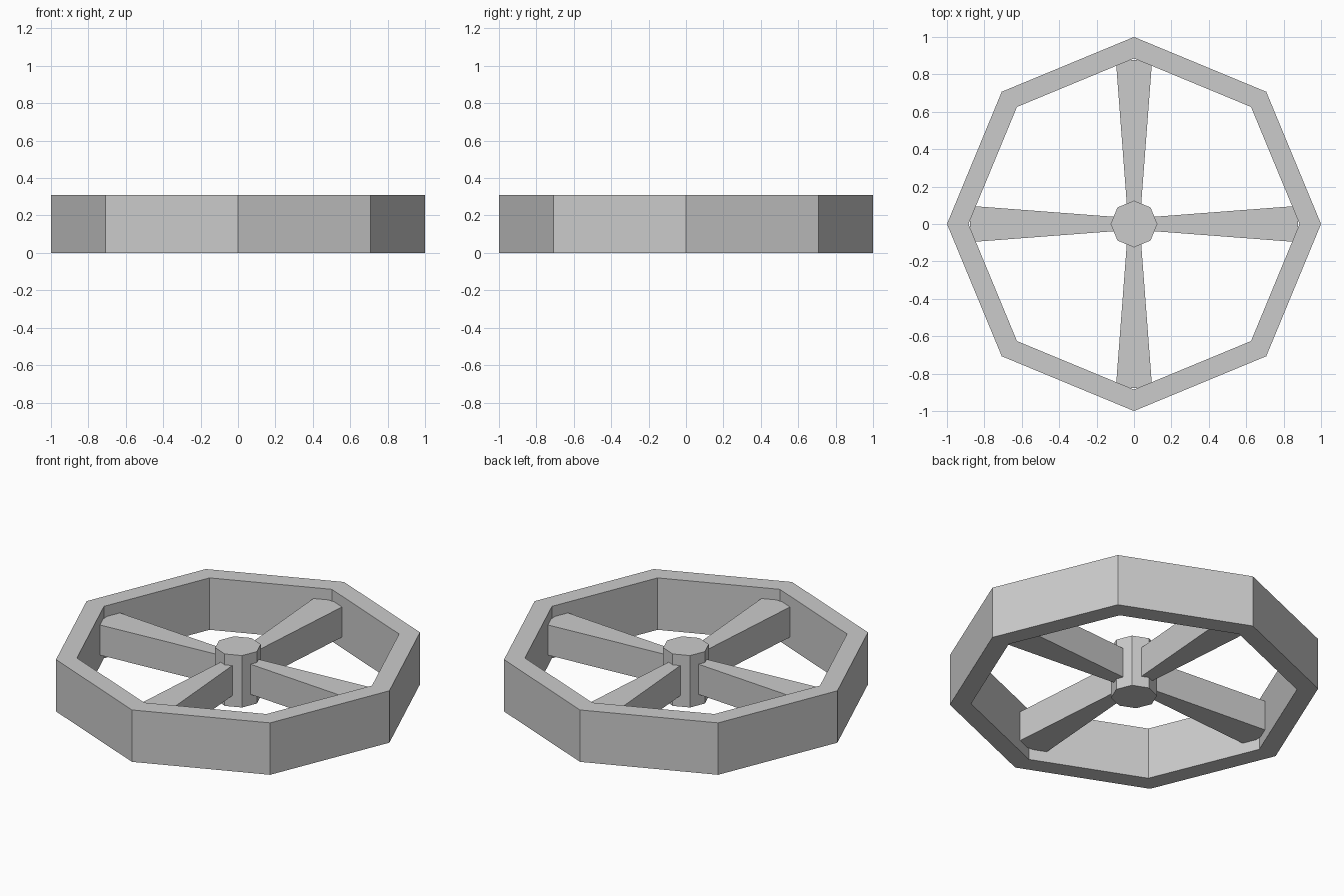
import bpy, bmesh
from math import cos, sin, pi

if "Cube" in bpy.data.objects:
    bpy.data.objects.remove(bpy.data.objects["Cube"])

HEIGHT = 0.31


def make_object(name, bm):
    bmesh.ops.recalc_face_normals(bm, faces=bm.faces)
    mesh = bpy.data.meshes.new(name)
    bm.to_mesh(mesh)
    bm.free()
    obj = bpy.data.objects.new(name, mesh)
    bpy.context.collection.objects.link(obj)
    return obj


def octagon(radius, z):
    return [(radius * cos(i * pi / 4), radius * sin(i * pi / 4), z) for i in range(8)]


def prism(name, outline, z0, z1):
    # Extrude a flat outline upwards into a closed solid
    bm = bmesh.new()
    face = bm.faces.new([bm.verts.new((x, y, z0)) for x, y in outline])
    top = bmesh.ops.extrude_face_region(bm, geom=[face], use_keep_orig=True)["geom"]
    verts = [v for v in top if isinstance(v, bmesh.types.BMVert)]
    bmesh.ops.translate(bm, verts=verts, vec=(0, 0, z1 - z0))
    return make_object(name, bm)


# Octagonal rim: rectangular section swept round eight corners
bm = bmesh.new()
section = [(1.0, 0), (1.0, HEIGHT), (0.885, HEIGHT), (0.885, 0)]
rings = [[bm.verts.new(p) for p in octagon(r, z)] for r, z in section]
for k in range(4):
    a, b = rings[k], rings[(k + 1) % 4]
    for i in range(8):
        j = (i + 1) % 8
        bm.faces.new((a[i], a[j], b[j], b[i]))
make_object("rim", bm)

# Octagonal hub
prism("hub", [p[:2] for p in octagon(0.125, 0)], 0, HEIGHT)

# Four spokes widening outwards, ends sunk into hub and rim
for i in range(4):
    spoke = prism(f"spoke_{i + 1}",
                  [(0.1, -0.038), (0.877, -0.097), (0.877, 0.097), (0.1, 0.038)],
                  0.065, 0.245)
    spoke.rotation_euler.z = i * pi / 2
